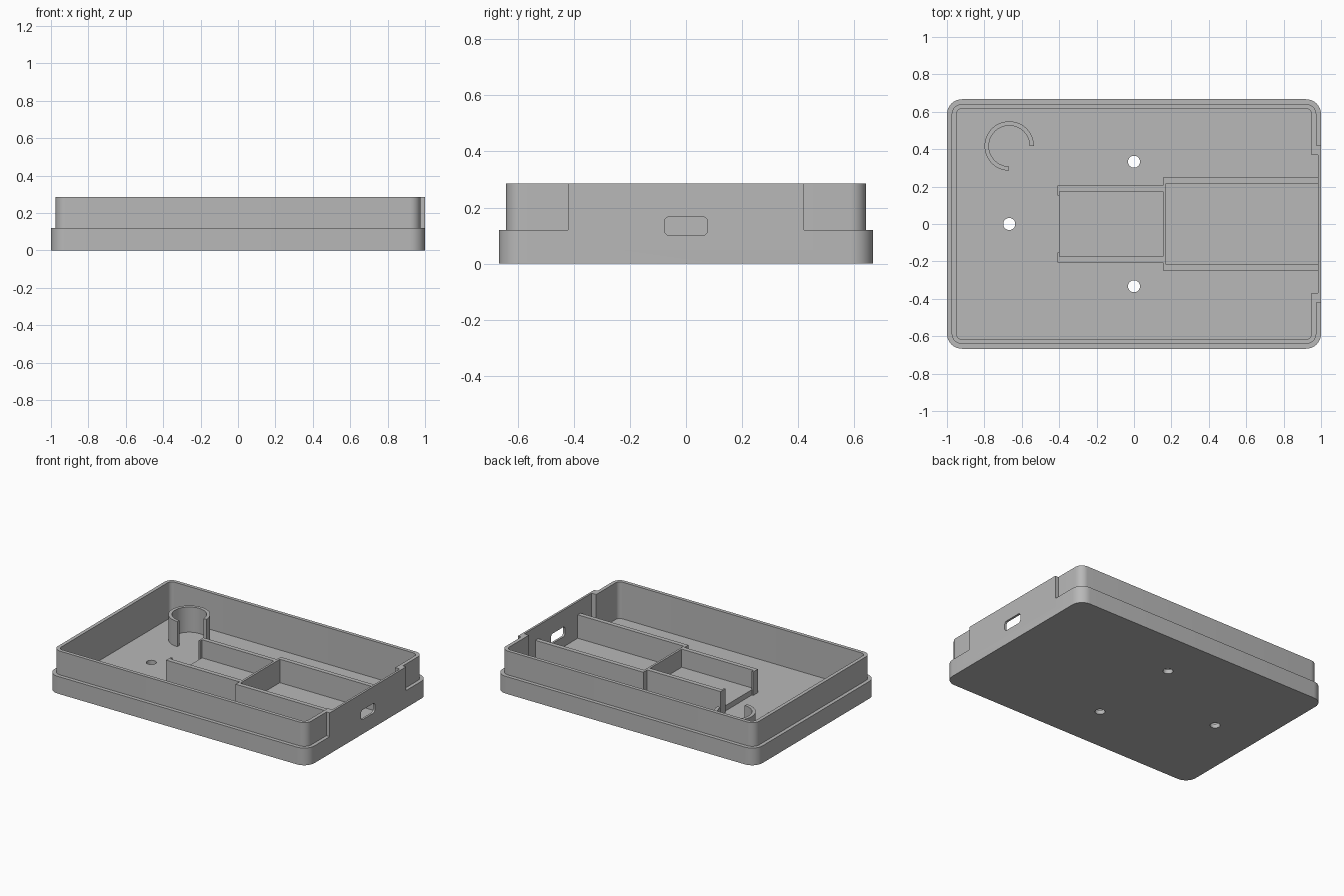
import bpy, bmesh
from math import cos, sin, pi, radians

if "Cube" in bpy.data.objects:
    bpy.data.objects.remove(bpy.data.objects["Cube"], do_unlink=True)

grey = bpy.data.materials.new("matte grey")
grey.use_nodes = True
grey.diffuse_color = (0.48, 0.48, 0.48, 1)
grey.node_tree.nodes["Principled BSDF"].inputs["Base Color"].default_value = grey.diffuse_color

FLOOR, STEP, RIM, WALL = 0.03, 0.12, 0.285, 0.193


def arc(cx, cy, r, start, end, steps):
    angles = [radians(start + (end - start) * i / steps) for i in range(steps + 1)]
    return [(cx + r * cos(a), cy + r * sin(a)) for a in angles]


def rounded(hx, hy, r, steps=8):
    corners = ((1, 1), (-1, 1), (-1, -1), (1, -1))
    return [p for i, (sx, sy) in enumerate(corners)
            for p in arc(sx * (hx - r), sy * (hy - r), r, 90 * i, 90 * i + 90, steps)]


def rect(x0, x1, y0, y1):
    return [(x0, y0), (x1, y0), (x1, y1), (x0, y1)]


def prism(name, outline, low, high, axis="z"):
    """Extrude a flat outline along z, or along x with the outline in y and z."""
    bm = bmesh.new()
    place = (lambda p: (p[0], p[1], low)) if axis == "z" else (lambda p: (low, p[0], p[1]))
    face = bm.faces.new([bm.verts.new(place(p)) for p in outline])
    new = bmesh.ops.extrude_face_region(bm, geom=[face])["geom"]
    offset = (0, 0, high - low) if axis == "z" else (high - low, 0, 0)
    bmesh.ops.translate(bm, vec=offset, verts=[v for v in new if isinstance(v, bmesh.types.BMVert)])
    bmesh.ops.recalc_face_normals(bm, faces=bm.faces)
    mesh = bpy.data.meshes.new(name)
    bm.to_mesh(mesh)
    bm.free()
    mesh.materials.append(grey)
    obj = bpy.data.objects.new(name, mesh)
    bpy.context.collection.objects.link(obj)
    return obj


def combine(target, other, operation):
    """Apply a boolean and remove the helper object."""
    mod = target.modifiers.new("boolean", "BOOLEAN")
    mod.operation, mod.solver, mod.object = operation, "EXACT", other
    graph = bpy.context.evaluated_depsgraph_get()
    mesh = bpy.data.meshes.new_from_object(target.evaluated_get(graph))
    target.modifiers.clear()
    target.data = mesh
    bpy.data.objects.remove(other, do_unlink=True)


# Tray shell: wide base, narrower rim, flush end panel
tray = prism("tray_shell", rounded(1, 0.667, 0.08), 0, STEP)
combine(tray, prism("rim", rounded(0.975, 0.641, 0.055), 0.06, RIM), "UNION")
combine(tray, prism("end_panel", rect(0.9, 1, -0.42, 0.42), 0.06, RIM), "UNION")

# Hollow interior and thinned end panel
combine(tray, prism("cavity", rounded(0.95, 0.616, 0.03), FLOOR, 0.4), "DIFFERENCE")
combine(tray, prism("panel_recess", rect(0.9, 0.985, -0.37, 0.37), FLOOR, 0.4), "DIFFERENCE")

# Cable slot through the end panel
slot = [(y, z + 0.134) for y, z in rounded(0.077, 0.034, 0.02)]
combine(tray, prism("slot_cutter", slot, 0.96, 1.1, "x"), "DIFFERENCE")

# Screw holes through the floor
for x, y in ((-0.667, 0), (0, 0.333), (0, -0.333)):
    combine(tray, prism("hole_cutter", arc(x, y, 0.032, 0, 348.75, 31), -0.1, 0.1), "DIFFERENCE")

# Compartment walls, mirrored front and back
for side, s in (("back", 1), ("front", -1)):
    large = [(0.155, 0.174), (0.17, 0.174), (0.17, 0.217), (0.985, 0.217),
             (0.985, 0.248), (0.155, 0.248)]
    small = [(-0.41, 0.153), (-0.398, 0.153), (-0.398, 0.174), (0.155, 0.174),
             (0.155, 0.205), (-0.41, 0.205)]
    for label, shape in (("large", large), ("small", small)):
        prism(f"{label}_bay_{side}_wall", [(x, s * y) for x, y in shape], FLOOR, WALL)
prism("bay_divider", rect(0.155, 0.17, -0.174, 0.174), FLOOR, WALL)

# Raised floor of the small compartment
prism("small_bay_floor", rect(-0.4, 0.155, -0.174, 0.174), FLOOR, 0.067)

# Open three-quarter round holder
ring = arc(-0.667, 0.417, 0.132, 0, 270, 36) + arc(-0.667, 0.417, 0.109, 270, 0, 36)
prism("round_holder", ring, FLOOR, 0.205)

# Smooth the rounded surfaces, keep hard edges
bpy.ops.object.select_all(action="DESELECT")
for obj in (tray, bpy.data.objects["round_holder"]):
    obj.select_set(True)
    bpy.context.view_layer.objects.active = obj
bpy.ops.object.shade_smooth_by_angle(angle=radians(30))
